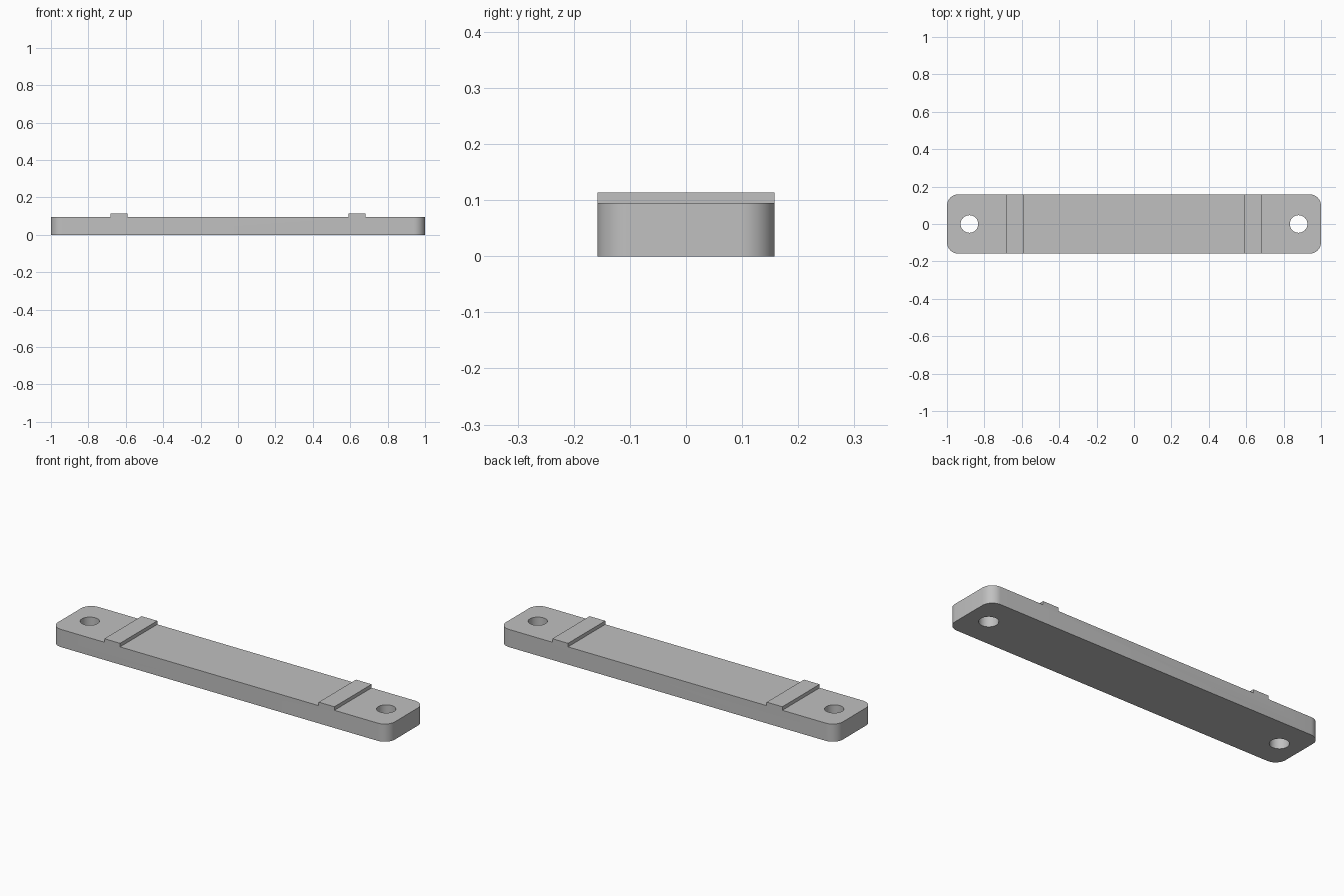
import bpy, bmesh

cube = bpy.data.objects.get("Cube")
if cube:
    bpy.data.objects.remove(cube, do_unlink=True)

HALF_DEPTH = 0.158
PLATE_TOP, RIDGE_TOP = 0.095, 0.114
RIDGE_IN, RIDGE_OUT = 0.59, 0.683
HOLE_X, HOLE_RADIUS = 0.88, 0.047
CORNER_RADIUS = 0.06

grey = bpy.data.materials.new("grey")
grey.use_nodes = True
colour = (0.53, 0.53, 0.53, 1)
grey.diffuse_color = colour
grey.node_tree.nodes["Principled BSDF"].inputs["Base Color"].default_value = colour

# Mounting bar: stepped side profile, mirrored and extruded through the depth
half = [(1, 0), (1, PLATE_TOP), (RIDGE_OUT, PLATE_TOP), (RIDGE_OUT, RIDGE_TOP),
        (RIDGE_IN, RIDGE_TOP), (RIDGE_IN, PLATE_TOP)]
profile = half + [(-x, z) for x, z in reversed(half)]

bm = bmesh.new()
face = bm.faces.new([bm.verts.new((x, -HALF_DEPTH, z)) for x, z in profile])
extruded = bmesh.ops.extrude_face_region(bm, geom=[face])["geom"]
bmesh.ops.translate(bm, vec=(0, 2 * HALF_DEPTH, 0),
                    verts=[v for v in extruded if isinstance(v, bmesh.types.BMVert)])

# Rounded upright corners at both ends
corners = [e for e in bm.edges
           if all(abs(v.co.x) > 0.99 for v in e.verts)
           and abs(e.verts[0].co.z - e.verts[1].co.z) > 0.01]
bmesh.ops.bevel(bm, geom=corners, offset=CORNER_RADIUS, segments=10,
                profile=0.5, affect='EDGES')
bmesh.ops.recalc_face_normals(bm, faces=bm.faces)

mesh = bpy.data.meshes.new("mounting_bar")
bm.to_mesh(mesh)
bm.free()
bar = bpy.data.objects.new("mounting_bar", mesh)
bpy.context.collection.objects.link(bar)
mesh.materials.append(grey)


def drill(x):
    """Cut one round screw hole straight through the bar."""
    bpy.ops.mesh.primitive_cylinder_add(vertices=48, radius=HOLE_RADIUS, depth=0.4,
                                        location=(x, 0, 0.05))
    cutter = bpy.context.object
    cutter.name = "hole_cutter"
    cutter.hide_render = True
    cutter.data.materials.append(grey)
    cut = bar.modifiers.new("screw_hole", 'BOOLEAN')
    cut.operation = 'DIFFERENCE'
    cut.solver = 'EXACT'
    cut.object = cutter
    bpy.context.view_layer.objects.active = bar
    bpy.ops.object.modifier_apply(modifier=cut.name)
    bpy.data.objects.remove(cutter, do_unlink=True)


# Screw holes at both ends
for side in (-1, 1):
    drill(side * HOLE_X)

bpy.ops.object.select_all(action='DESELECT')
bar.select_set(True)
bpy.context.view_layer.objects.active = bar
bpy.ops.object.shade_smooth_by_angle()
